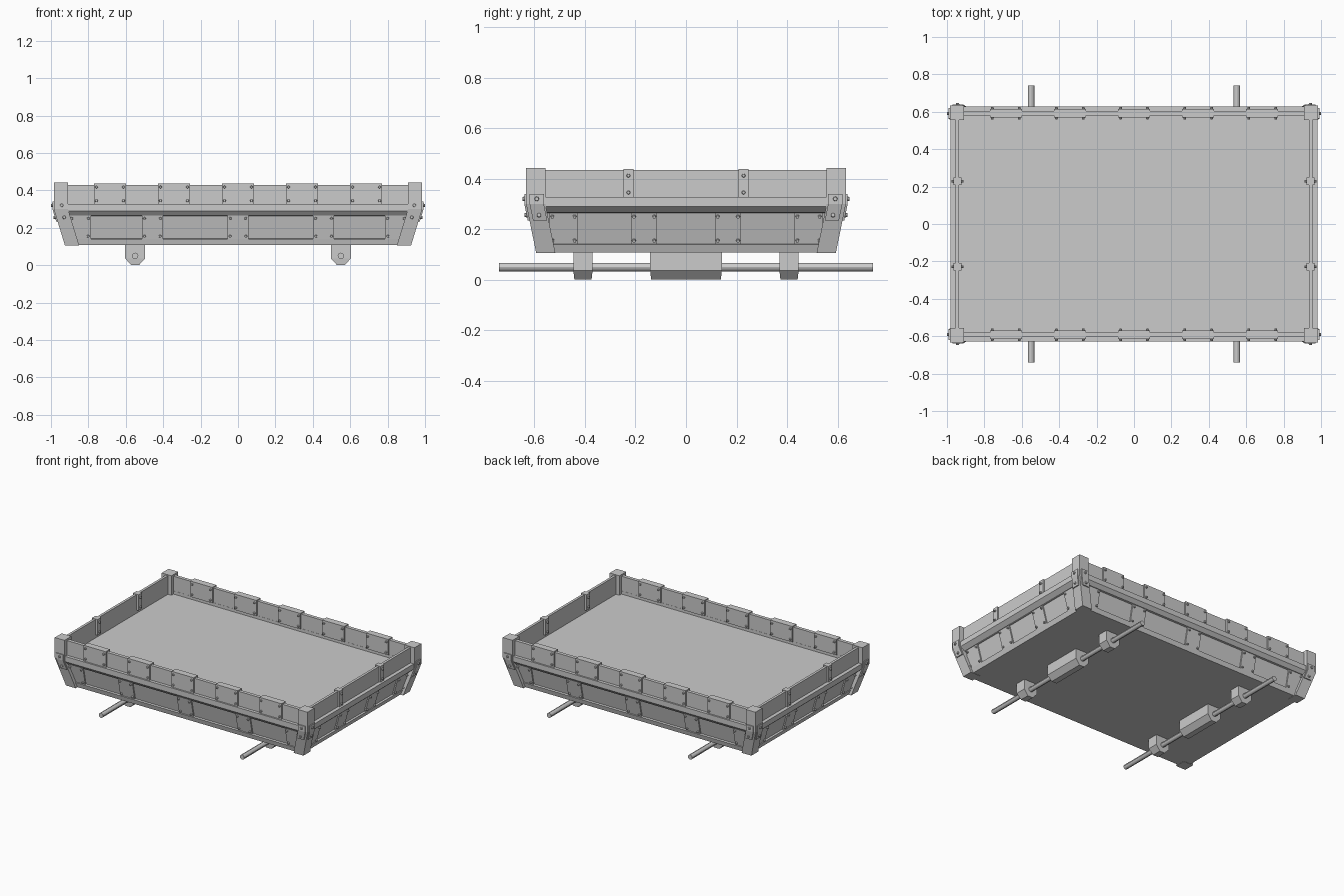
import bpy, bmesh
from math import pi
from mathutils import Vector, Matrix

if "Cube" in bpy.data.objects:
    bpy.data.objects.remove(bpy.data.objects["Cube"])

SIGNS = [(sx, sy) for sx in (-1, 1) for sy in (-1, 1)]


def finish(name, bm):
    bmesh.ops.recalc_face_normals(bm, faces=bm.faces)
    me = bpy.data.meshes.new(name)
    bm.to_mesh(me)
    bm.free()
    ob = bpy.data.objects.new(name, me)
    bpy.context.collection.objects.link(ob)
    return ob


def loft(bm, rings):
    """Stack rectangles (cx, cy, half_x, half_y, z) into a closed solid."""
    loops = [[bm.verts.new((cx + a * hx, cy + b * hy, z))
              for a, b in ((-1, -1), (1, -1), (1, 1), (-1, 1))]
             for cx, cy, hx, hy, z in rings]
    for lo, hi in zip(loops, loops[1:]):
        for i in range(4):
            j = (i + 1) % 4
            bm.faces.new((lo[i], lo[j], hi[j], hi[i]))
    bm.faces.new(loops[0][::-1])
    bm.faces.new(loops[-1])


def box(bm, cx, cy, hx, hy, z0, z1):
    loft(bm, [(cx, cy, hx, hy, z0), (cx, cy, hx, hy, z1)])


def bolt(bm, pos, direction, r=0.009, h=0.02):
    q = Vector(direction).to_track_quat('Z', 'Y').to_matrix().to_4x4()
    bmesh.ops.create_cone(bm, cap_ends=True, segments=8, radius1=r, radius2=r * 0.7,
                          depth=h, matrix=Matrix.Translation(pos) @ q)


bolts = bmesh.new()

# Hull: flared tub with bottom rim, recessed panels, top rail and sunken deck
bm = bmesh.new()
loft(bm, [(0, 0, hx, hy, z) for hx, hy, z in (
    (0.905, 0.575, 0.107), (0.917, 0.583, 0.14), (0.903, 0.567, 0.142),
    (0.938, 0.593, 0.264), (0.953, 0.606, 0.266), (0.98, 0.627, 0.29),
    (0.98, 0.627, 0.327), (0.94, 0.58, 0.327), (0.94, 0.58, 0.305))])
finish("hull", bm)

# Side boards standing on the rail
bm = bmesh.new()
for s in (-1, 1):
    box(bm, 0, s * 0.593, 0.93, 0.012, 0.30, 0.43)
    box(bm, s * 0.945, 0, 0.009, 0.58, 0.30, 0.435)
finish("side_boards", bm)

# Plates folded over the long boards, four bolts on each face
bm = bmesh.new()
for s in (-1, 1):
    for i in range(-2, 3):
        x = i * 0.3425
        box(bm, x, s * 0.593, 0.086, 0.023, 0.327, 0.438)
        for dx in (-0.072, 0.072):
            for z in (0.345, 0.418):
                for side in (-1, 1):
                    bolt(bolts, (x + dx, s * 0.593 + side * 0.023, z), (0, side, 0))
finish("long_board_plates", bm)

# Narrow clips over the short boards
bm = bmesh.new()
for s, t in SIGNS:
    y = t * 0.228
    box(bm, s * 0.943, y, 0.022, 0.02, 0.327, 0.438)
    for z in (0.345, 0.412):
        for side in (-1, 1):
            bolt(bolts, (s * 0.943 + side * 0.022, y, z), (side, 0, 0))
finish("short_board_clips", bm)

# Raised straps on the sloping panels
bm = bmesh.new()
for s in (-1, 1):
    for c, h in ((-0.845, 0.058), (-0.458, 0.056), (0, 0.056), (0.458, 0.056), (0.845, 0.058)):
        loft(bm, [(c, s * 0.566, h, 0.01, 0.141), (c, s * 0.592, h, 0.01, 0.265)])
        for d in (-h + 0.014, h - 0.014):
            for z in (0.155, 0.25):
                bolt(bolts, (c + d, s * (0.579 + (z - 0.155) * 0.21), z), (0, s, -0.21))
    for c, h in ((-0.485, 0.056), (-0.166, 0.052), (0.166, 0.052), (0.485, 0.056)):
        loft(bm, [(s * 0.902, c, 0.01, h, 0.141), (s * 0.937, c, 0.01, h, 0.265)])
        for d in (-h + 0.012, h - 0.012):
            for z in (0.155, 0.25):
                bolt(bolts, (s * (0.916 + (z - 0.155) * 0.28), c + d, z), (s, 0, -0.28))
finish("panel_straps", bm)

# Bent corner posts with a bolted bracket on both outer faces
posts, brackets = bmesh.new(), bmesh.new()
for sx, sy in SIGNS:
    def at(z):
        k = max(0, (0.3 - z) / 0.195)
        return sx * (0.947 - 0.06 * k), sy * (0.595 - 0.04 * k)
    loft(posts, [(*at(z), 0.038, 0.038, z) for z in (0.105, 0.3, 0.442)])
    front, side = [], []
    for z in (0.235, 0.3, 0.34):
        x, y = at(z)
        front.append((x - sx * 0.004, y + sy * 0.036, 0.028, 0.009, z))
        side.append((x + sx * 0.036, y - sy * 0.004, 0.009, 0.028, z))
    loft(brackets, front)
    loft(brackets, side)
    for z in (0.256, 0.32):
        x, y = at(z)
        bolt(bolts, (x - sx * 0.004, y + sy * 0.044, z), (0, sy, 0), 0.011, 0.018)
        bolt(bolts, (x + sx * 0.044, y - sy * 0.004, z), (sx, 0, 0), 0.011, 0.018)
finish("corner_posts", posts)
finish("corner_brackets", brackets)
finish("bolts", bolts)

# Axle hangers with chamfered undersides, and the axles through them
hangers, axles = bmesh.new(), bmesh.new()
for s in (-1, 1):
    for cy, hy in ((-0.408, 0.038), (0, 0.142), (0.408, 0.038)):
        loft(hangers, [(s * 0.55, cy, 0.02, hy - 0.004, 0), (s * 0.55, cy, 0.053, hy, 0.036),
                       (s * 0.55, cy, 0.053, hy, 0.11)])
    bmesh.ops.create_cone(axles, cap_ends=True, segments=12, radius1=0.017, radius2=0.017, depth=1.48,
                          matrix=Matrix.Translation((s * 0.55, 0, 0.05)) @ Matrix.Rotation(pi / 2, 4, 'X'))
finish("axle_hangers", hangers)
ob = finish("axles", axles)
bpy.context.view_layer.objects.active = ob
ob.select_set(True)
bpy.ops.object.shade_smooth_by_angle()
